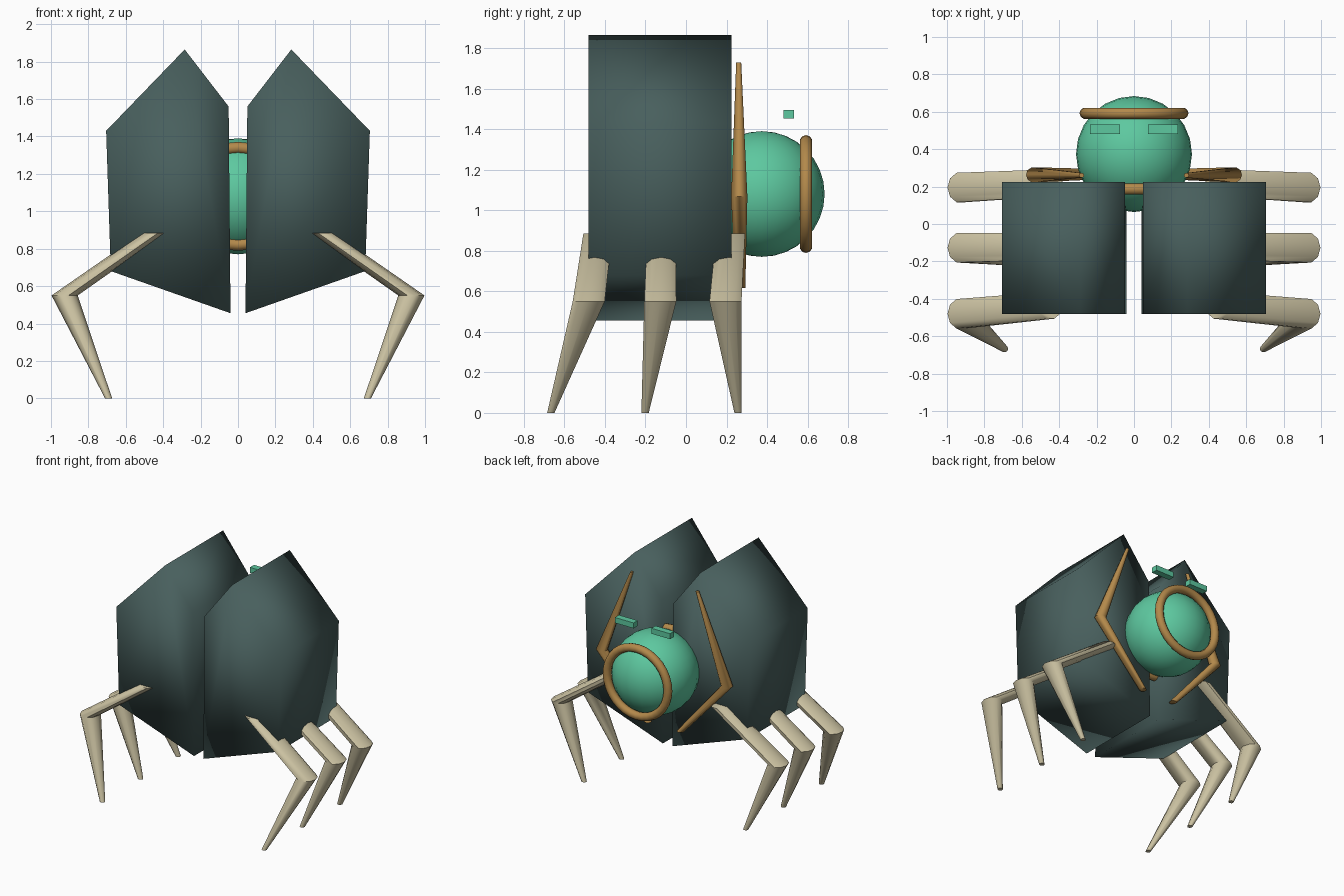
import bpy, bmesh
from math import pi, sin, cos

if "Cube" in bpy.data.objects:
    bpy.data.objects.remove(bpy.data.objects["Cube"])


def material(name, rgb):
    m = bpy.data.materials.new(name)
    m.diffuse_color = (*rgb, 1)
    m.use_nodes = True
    m.node_tree.nodes["Principled BSDF"].inputs["Base Color"].default_value = m.diffuse_color
    return m


SLATE = material("slate", (0.065, 0.115, 0.11))
GREEN = material("green", (0.11, 0.58, 0.35))
BRONZE = material("bronze", (0.45, 0.25, 0.07))
BONE = material("bone", (0.6, 0.54, 0.36))


def finish(ob, name, mat, smooth=None):
    ob.name = name
    ob.data.materials.append(mat)
    if smooth is not None:
        for p in ob.data.polygons:
            p.use_smooth = True
        if smooth < pi:
            bpy.ops.object.select_all(action='DESELECT')
            ob.select_set(True)
            bpy.context.view_layer.objects.active = ob
            bpy.ops.object.shade_smooth_by_angle(angle=smooth)
    return ob


def loft(name, rings, mat, smooth, caps=True):
    """Skin a list of equal-length point loops."""
    bm = bmesh.new()
    loops = [[bm.verts.new(p) for p in r] for r in rings]
    n = len(loops[0])
    for a, b in zip(loops, loops[1:]):
        for i in range(n):
            j = (i + 1) % n
            bm.faces.new((a[i], a[j], b[j], b[i]))
    bm.faces.new(loops[0])
    bm.faces.new(loops[-1])
    bmesh.ops.recalc_face_normals(bm, faces=bm.faces)
    me = bpy.data.meshes.new(name)
    bm.to_mesh(me)
    bm.free()
    ob = bpy.data.objects.new(name, me)
    bpy.context.collection.objects.link(ob)
    return finish(ob, name, mat, smooth)


def limb(name, joints, s, mat, n=10):
    """Bent taper whose joints (x, y, z, rx, ry) are horizontal rings."""
    rings = [[(s * (x + rx * cos(2 * pi * i / n)), y + ry * sin(2 * pi * i / n), z)
              for i in range(n)] for x, y, z, rx, ry in joints]
    return loft(name, rings, mat, 0.9)


SHELL = [(0.05, 1.56), (0.285, 1.865), (0.705, 1.43), (0.68, 0.68), (0.04, 0.455)]
# hip, knee and foot y of each leg
LEGS = {"front": (-0.435, -0.48, -0.667), "middle": (-0.12, -0.127, -0.202),
        "rear": (0.22, 0.195, 0.257)}

for s, side in ((1, "right"), (-1, "left")):
    # faceted wing shell, smooth shaded
    loft(side + "_shell", [[(s * x, y, z) for x, z in SHELL] for y in (-0.48, 0.225)],
         SLATE, pi)
    # legs
    for pos, (hip, knee, foot) in LEGS.items():
        limb(f"{side}_{pos}_leg", [(0.447, hip, 0.885, 0.066, 0.075),
                                   (0.927, knee, 0.55, 0.07, 0.083),
                                   (0.692, foot, 0, 0.019, 0.019)], s, BONE)
    # bent mandible behind the shell
    limb(side + "_mandible", [(0.28, 0.26, 1.73, 0.013, 0.013),
                              (0.535, 0.263, 1.067, 0.042, 0.042),
                              (0.14, 0.267, 0.615, 0.027, 0.027)], s, BRONZE)
    # small brow block
    bpy.ops.mesh.primitive_cube_add(size=1, location=(s * 0.156, 0.507, 1.473))
    ob = bpy.context.object
    ob.scale = (0.16, 0.05, 0.042)
    finish(ob, side + "_brow", GREEN)

# round core
bpy.ops.mesh.primitive_uv_sphere_add(segments=24, ring_count=16, radius=0.31,
                                     location=(0, 0.374, 1.08))
finish(bpy.context.object, "core", GREEN, pi)

# collars round the core
for name, y in (("rear_collar", 0.592), ("inner_collar", 0.187)):
    bpy.ops.mesh.primitive_torus_add(major_radius=0.26, minor_radius=0.031, major_segments=32,
                                     minor_segments=10, location=(0, y, 1.08),
                                     rotation=(pi / 2, 0, 0))
    finish(bpy.context.object, name, BRONZE, pi)
